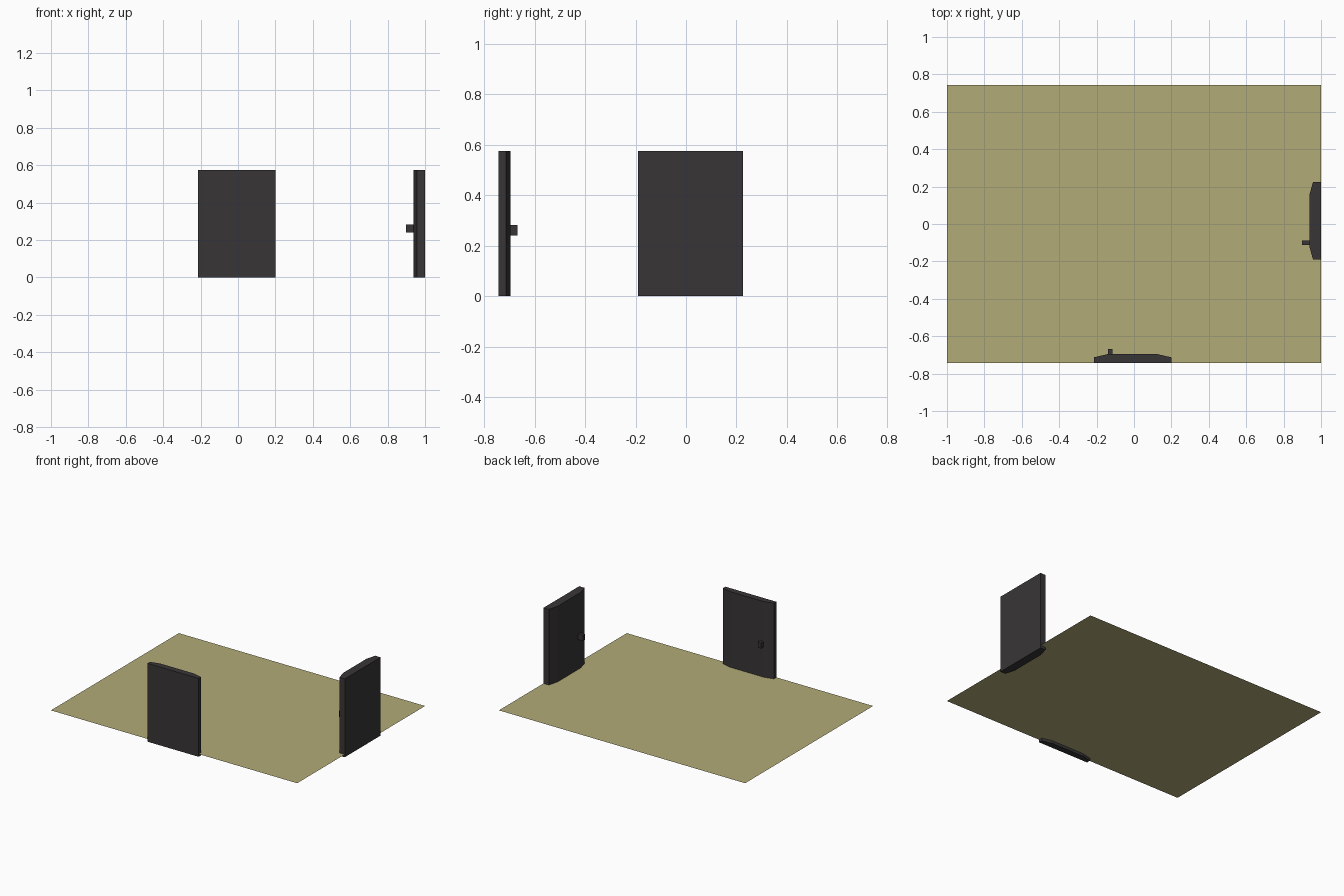
import bpy, bmesh

if "Cube" in bpy.data.objects:
    bpy.data.objects.remove(bpy.data.objects["Cube"])


def material(name, rgb):
    m = bpy.data.materials.new(name)
    m.diffuse_color = (*rgb, 1)
    m.use_nodes = True
    m.node_tree.nodes["Principled BSDF"].inputs["Base Color"].default_value = m.diffuse_color
    return m


TAN = material("tan_floor", (0.45, 0.41, 0.19))
DARK = material("dark_door", (0.040, 0.036, 0.038))


def extruded(name, outline, z0, z1, mat):
    """Flat outline in plan, raised from z0 to z1 (a single sheet if equal)."""
    bm = bmesh.new()
    face = bm.faces.new([bm.verts.new((x, y, z0)) for x, y in outline])
    if z1 > z0:
        top = bmesh.ops.extrude_face_region(bm, geom=[face], use_keep_orig=True)["geom"]
        for v in top:
            if isinstance(v, bmesh.types.BMVert):
                v.co.z = z1
    bmesh.ops.recalc_face_normals(bm, faces=bm.faces)
    if z1 == z0 and bm.faces[:][0].normal.z < 0:
        bmesh.ops.reverse_faces(bm, faces=bm.faces)
    me = bpy.data.meshes.new(name)
    bm.to_mesh(me)
    bm.free()
    me.materials.append(mat)
    ob = bpy.data.objects.new(name, me)
    bpy.context.collection.objects.link(ob)
    return ob


def rect(x0, x1, y0, y1):
    return [(x0, y0), (x1, y0), (x1, y1), (x0, y1)]


def door_outline(a0, a1, edge, depth, bevel):
    """Door plan: a0..a1 along the wall, inner long corners chamfered."""
    return [(a0, 0), (a1, 0), (a1, edge), (a1 - bevel, depth),
            (a0 + bevel, depth), (a0, edge)]


# Floor sheet
extruded("floor", rect(-1, 1, -0.742, 0.742), 0.02, 0.02, TAN)

# Front door and handle (inner side faces +y)
front = [(a, -0.742 + d) for a, d in door_outline(-0.215, 0.2, 0.029, 0.046, 0.073)]
extruded("front_door", front, 0, 0.575, DARK)
extruded("front_door_handle", rect(-0.14, -0.115, -0.70, -0.668), 0.24, 0.282, DARK)

# Right door and handle (inner side faces -x)
side = [(1 - d, a) for a, d in door_outline(-0.19, 0.225, 0.043, 0.063, 0.072)]
extruded("side_door", side, 0, 0.575, DARK)
extruded("side_door_handle", rect(0.897, 0.94, -0.112, -0.087), 0.24, 0.282, DARK)
